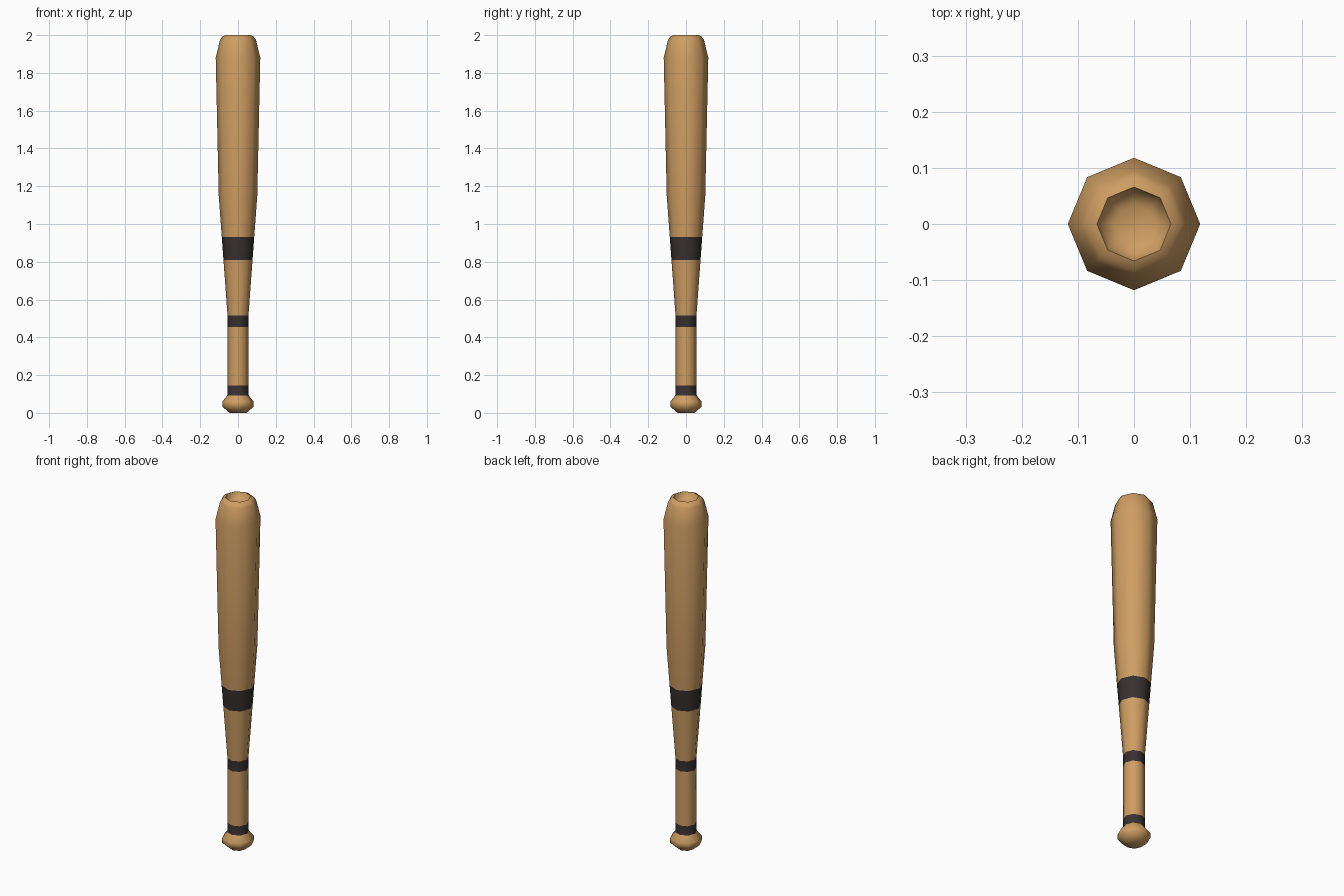
import bpy, bmesh, math

if "Cube" in bpy.data.objects:
    bpy.data.objects.remove(bpy.data.objects["Cube"])

SIDES = 8

def material(name, color):
    m = bpy.data.materials.new(name)
    m.diffuse_color = (*color, 1)
    m.use_nodes = True
    m.node_tree.nodes["Principled BSDF"].inputs["Base Color"].default_value = m.diffuse_color
    return m

wood = material("tan wood", (0.62, 0.34, 0.125))
tape = material("dark band", (0.040, 0.030, 0.030))

# Key profile (radius, z): knob, grip, taper, barrel, rounded tip, cupped end
profile = [(0.045, 0.0), (0.083, 0.033), (0.083, 0.06), (0.058, 0.09),
           (0.055, 0.10), (0.055, 0.51), (0.102, 1.15), (0.118, 1.88),
           (0.095, 1.975), (0.083, 1.992), (0.066, 2.0),
           (0.058, 1.975), (0.035, 1.962)]
bands = [(0.093, 0.145), (0.455, 0.515), (0.81, 0.93)]

# Add rings where the painted bands begin and end
for z in [e for b in bands for e in b]:
    for i in range(len(profile) - 1):
        (r0, z0), (r1, z1) = profile[i], profile[i + 1]
        if z0 < z < z1:
            profile.insert(i + 1, (r0 + (r1 - r0) * (z - z0) / (z1 - z0), z))
            break

bm = bmesh.new()
rings = [[bm.verts.new((r * math.cos(k * math.tau / SIDES),
                        r * math.sin(k * math.tau / SIDES), z))
          for k in range(SIDES)] for r, z in profile]
for a, b in zip(rings, rings[1:]):
    for k in range(SIDES):
        n = (k + 1) % SIDES
        bm.faces.new((a[k], a[n], b[n], b[k]))
# Close the knob bottom and the cup floor
bm.faces.new(rings[0][::-1])
bm.faces.new(rings[-1])

# Paint the bands by height
for f in bm.faces:
    z = f.calc_center_median().z
    f.material_index = int(any(lo < z < hi for lo, hi in bands))

mesh = bpy.data.meshes.new("bat")
bm.to_mesh(mesh)
bm.free()
mesh.materials.append(wood)
mesh.materials.append(tape)
bat = bpy.data.objects.new("bat", mesh)
bpy.context.collection.objects.link(bat)

# Smooth shading with a sharp cup rim
bpy.context.view_layer.objects.active = bat
bat.select_set(True)
bpy.ops.object.shade_smooth_by_angle(angle=math.radians(60))
